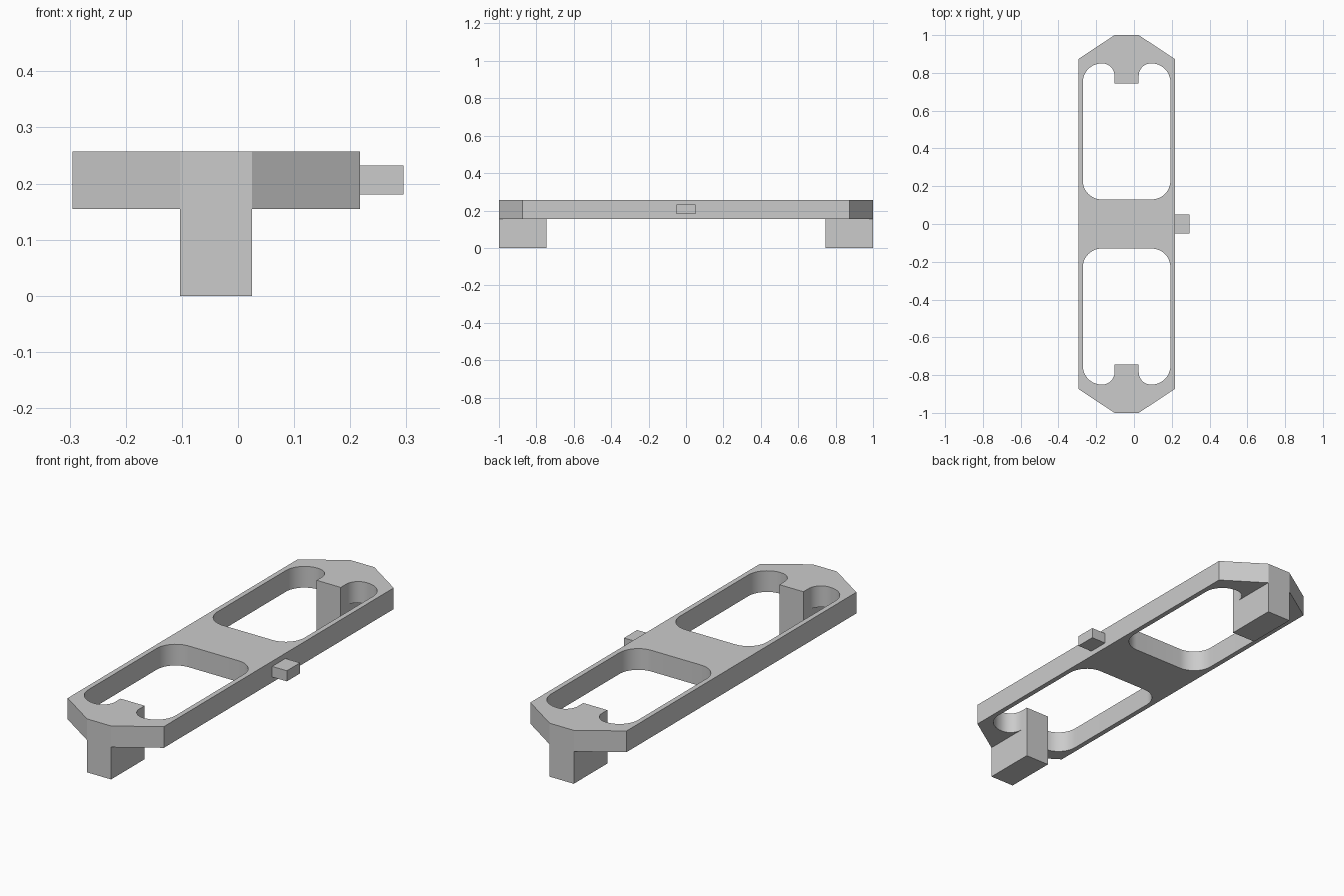
import bpy
import bmesh
from math import cos, sin, radians

cube = bpy.data.objects.get("Cube")
if cube:
    bpy.data.objects.remove(cube, do_unlink=True)

grey = bpy.data.materials.new("plain_grey")
grey.use_nodes = True
colour = (0.6, 0.6, 0.6, 1)
grey.diffuse_color = colour
grey.node_tree.nodes["Principled BSDF"].inputs["Base Color"].default_value = colour

MID = -0.039                    # x of the frame's centre line
HALF = 0.256                    # half width of the frame
LEG = 0.064                     # half width of the legs
BOTTOM, TOP = 0.155, 0.257      # heights of the frame


def add_object(name, bm):
    mesh = bpy.data.meshes.new(name)
    bm.to_mesh(mesh)
    bm.free()
    mesh.materials.append(grey)
    obj = bpy.data.objects.new(name, mesh)
    bpy.context.collection.objects.link(obj)
    return obj


def box(name, low, high):
    bm = bmesh.new()
    bmesh.ops.create_cube(bm, size=1)
    for v in bm.verts:
        v.co = [high[i] if v.co[i] > 0 else low[i] for i in range(3)]
    return add_object(name, bm)


def arc(cx, cy, r, start, end, steps=12):
    angles = [radians(start + (end - start) * i / steps) for i in range(steps + 1)]
    return [(cx + r * cos(a), cy + r * sin(a)) for a in angles]


def mirrored(half):
    """Close a right-hand half outline across the centre line."""
    return half + [(-x, y) for x, y in reversed(half)]


def flipped(points):
    return [(x, -y) for x, y in points]


# Chamfered outline and rounded windows notched around each leg
outline = mirrored([(LEG, -1), (HALF, -0.873), (HALF, 0.873), (LEG, 1)])
window = mirrored(
    arc(0.132, 0.23, 0.1, -90, 0)
    + arc(0.132, 0.75, 0.1, 0, 90)
    + arc(LEG + 0.065, 0.785, 0.065, 90, 180)
    + [(LEG, 0.745)])

curve = bpy.data.curves.new("frame_profile", "CURVE")
curve.dimensions = "2D"
curve.fill_mode = "BOTH"
curve.extrude = (TOP - BOTTOM) / 2
for points in (outline, window, flipped(window)):
    spline = curve.splines.new("POLY")
    spline.points.add(len(points) - 1)
    for p, (x, y) in zip(spline.points, points):
        p.co = (x + MID, y, 0, 1)
    spline.use_cyclic_u = True

# Turn the filled profile into one welded solid
profile = bpy.data.objects.new("frame_profile", curve)
bpy.context.collection.objects.link(profile)
solid = bpy.data.meshes.new_from_object(
    profile.evaluated_get(bpy.context.evaluated_depsgraph_get()))
bm = bmesh.new()
bm.from_mesh(solid)
bpy.data.objects.remove(profile, do_unlink=True)
bpy.data.curves.remove(curve)
bpy.data.meshes.remove(solid)
bmesh.ops.remove_doubles(bm, verts=bm.verts, dist=0.0001)
bmesh.ops.translate(bm, verts=bm.verts, vec=(0, 0, (TOP + BOTTOM) / 2))
bmesh.ops.recalc_face_normals(bm, faces=bm.faces)
for f in bm.faces:
    f.material_index = 0
frame = add_object("frame", bm)

# Smooth the window corners only
bpy.ops.object.select_all(action="DESELECT")
frame.select_set(True)
bpy.context.view_layer.objects.active = frame
bpy.ops.object.shade_smooth_by_angle(angle=radians(20))

# Legs under both ends
for name, y0, y1 in (("front_leg", -1, -0.745), ("back_leg", 0.745, 1)):
    box(name, (MID - LEG, y0, 0), (MID + LEG, y1, BOTTOM))

# Small tab on the left side
box("side_tab", (MID + HALF, -0.05, 0.181), (0.295, 0.05, 0.232))
